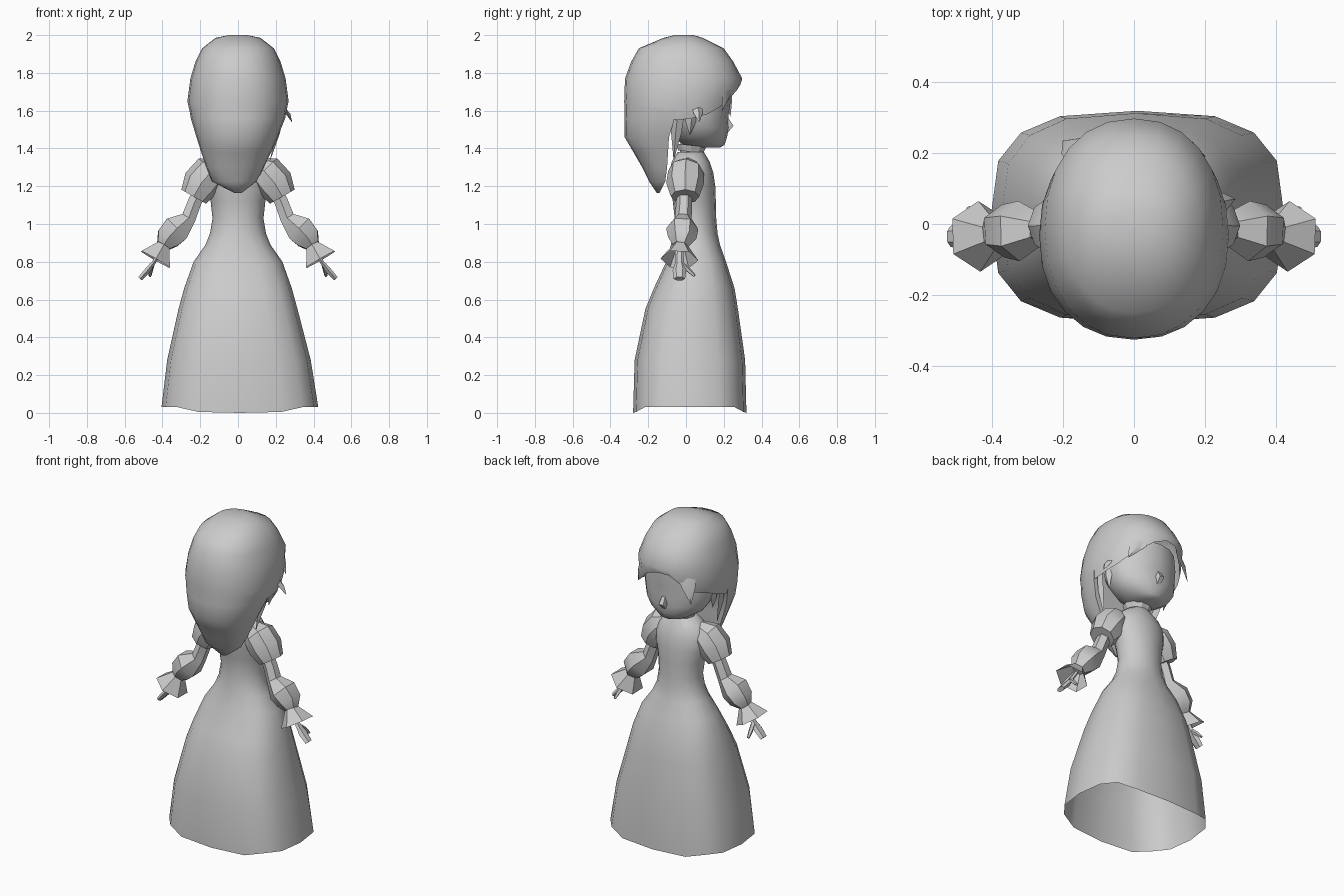
import bpy, bmesh, math
from mathutils import Vector

cube = bpy.data.objects.get("Cube")
if cube:
    bpy.data.objects.remove(cube)

grey = bpy.data.materials.new("plain_grey")
grey.use_nodes = True
grey.diffuse_color = (0.6, 0.6, 0.6, 1)
grey.node_tree.nodes["Principled BSDF"].inputs["Base Color"].default_value = (0.6, 0.6, 0.6, 1)


def loft(name, rings, caps=(True, True), closed=True, angle=50, mirror=False):
    """Skin a list of equal rings of points."""
    bm = bmesh.new()
    rows = [[bm.verts.new(p) for p in ring] for ring in rings]
    n = len(rows[0])
    for a, b in zip(rows, rows[1:]):
        for i in range(n if closed else n - 1):
            j = (i + 1) % n
            bm.faces.new((a[i], a[j], b[j], b[i]))
    if caps[0]:
        bm.faces.new(rows[0])
    if caps[1]:
        bm.faces.new(rows[-1])
    bmesh.ops.remove_doubles(bm, verts=bm.verts, dist=0.0005)
    bmesh.ops.recalc_face_normals(bm, faces=bm.faces)
    mesh = bpy.data.meshes.new(name)
    bm.to_mesh(mesh)
    bm.free()
    mesh.materials.append(grey)
    obj = bpy.data.objects.new(name, mesh)
    bpy.context.collection.objects.link(obj)
    if mirror:
        obj.modifiers.new("mirror", 'MIRROR').use_clip = False
    bpy.ops.object.select_all(action='DESELECT')
    obj.select_set(True)
    bpy.context.view_layer.objects.active = obj
    bpy.ops.object.shade_smooth_by_angle(angle=math.radians(angle))
    return obj


def power(v, n):
    return math.copysign(abs(v) ** (2 / n), v)


def oval(z, back, front, half, n=2.0, count=16, cx=0.0):
    """Rounded-square ring between two depths."""
    ring = []
    for i in range(count):
        t = math.tau * i / count
        ring.append(Vector((cx + half * power(math.cos(t), n),
                            (back + front) / 2 + (front - back) / 2 * power(math.sin(t), n), z)))
    return ring


def tube(name, path, sides=6, mirror=True, flat=1.0, angle=35, caps=(True, True)):
    """Tube along (x, y, z, radius) stations."""
    pts = [Vector(p[:3]) for p in path]
    rings = []
    for i, p in enumerate(pts):
        d = (pts[min(i + 1, len(pts) - 1)] - pts[max(i - 1, 0)]).normalized()
        u = Vector((0, 1, 0))
        u = (u - d * u.dot(d)).normalized()
        v = d.cross(u)
        rings.append([p + path[i][3] * (u * math.cos(math.tau * k / sides)
                      + v * flat * math.sin(math.tau * k / sides)) for k in range(sides)])
    return loft(name, rings, caps, True, angle, mirror)


# Gown: skirt, waist and bodice
gown = [oval(*r) for r in (
    (0.03, -.28, .32, .415, 3.0, 16, .01), (0.28, -.272, .313, .38, 2.9, 16, .005),
    (0.55, -.215, .275, .315, 2.7), (0.66, -.17, .257, .285, 2.6),
    (0.80, -.105, .212, .235, 2.4), (0.89, -.08, .18, .172, 2.2),
    (0.95, -.07, .167, .148), (1.03, -.06, .16, .135), (1.12, -.07, .158, .145),
    (1.20, -.085, .155, .165), (1.27, -.09, .145, .172), (1.33, -.075, .125, .14),
    (1.38, -.045, .095, .075))]
for p in gown[0]:
    if abs(p.x) < .3:
        p.z = 0.005 if abs(p.x) > .1 else 0
loft("gown", gown, (False, True))

# Neck and choker
loft("neck", [oval(1.36, -.035, .085, .06, 2, 10), oval(1.45, -.03, .09, .06, 2, 10)])
loft("choker", [[p + Vector((0, 0, -.12 * p.y)) for p in oval(z, b, f, w, 2, 10)]
                for z, b, f, w in ((1.385, -.045, .095, .072), (1.42, -.055, .11, .085))],
     (True, True), True, 30)

# Puffed cap sleeves, arms with full lower sleeves and flared cuffs
tube("cap_sleeve", [(.09, .01, 1.31, .05), (.145, .0, 1.275, .095), (.195, -.005, 1.215, .1),
                    (.235, -.005, 1.145, .075)], 8)
tube("arm", [(.19, -.01, 1.2, .04), (.232, -.01, 1.11, .042), (.262, -.015, 1.03, .045),
             (.325, -.02, .975, .085), (.37, -.02, .925, .075), (.395, -.03, .885, .042)])
tube("flared_cuff", [(.392, -.03, .89, .038), (.437, -.035, .812, .1)], 6, caps=(True, False))
tube("hand", [(.405, -.035, .86, .022), (.45, -.035, .79, .024), (.478, -.035, .755, .036),
              (.518, -.035, .71, .03)], 6, flat=.5)
tube("thumb", [(.455, -.02, .785, .014), (.462, .015, .755, .013), (.466, .045, .725, .008)], 5)

# Head with cheeks, chin and nose
loft("head", [oval(*r) for r in (
    (1.405, .04, .18, .05), (1.42, -.02, .205, .10), (1.46, -.06, .217, .165),
    (1.51, -.09, .228, .2), (1.57, -.12, .224, .22), (1.64, -.15, .235, .225),
    (1.74, -.15, .235, .21))])
loft("nose", [oval(1.475, .17, .218, .02, 2, 6), oval(1.52, .17, .257, .03, 2, 6),
              oval(1.565, .17, .225, .02, 2, 6)])

# Hair cap: each column runs from the crown to its own hem height
PROFILE = ((2.0, -.06, .04, .05), (1.985, -.12, .09, .12), (1.93, -.25, .2, .19),
           (1.86, -.29, .25, .225), (1.77, -.323, .298, .252), (1.65, -.327, .262, .268),
           (1.5, -.325, .235, .235))
HEM = ((0, 1.55), (25, 1.57), (50, 1.63), (75, 1.71), (100, 1.76), (118, 1.67),
       (135, 1.62), (155, 1.6), (180, 1.54), (195, 1.56), (345, 1.56), (360, 1.55))


def blend(table, key):
    """Interpolate the rows of a table by their first column."""
    for a, b in zip(table, table[1:]):
        f = (key - a[0]) / (b[0] - a[0])
        if 0 <= f <= 1:
            return [p + f * (q - p) for p, q in zip(a[1:], b[1:])]
    return table[-1][1:]


COLS = 24
levels = [r[0] for r in PROFILE]
cap = []
for level in levels:
    ring = []
    for i in range(COLS):
        low = blend(HEM, 360 * i / COLS)[0]
        z = max(level, low)
        back, front, half = blend(PROFILE, z)
        ring.append(oval(z, back, front, half, 2.2, COLS)[i])
    cap.append(ring)
loft("hair_cap", cap, (True, False), True, 60)

# Long back hair tapering to a point, flat on the inner side
back_hair = []
for z, inner, depth, half, cx in ((1.66, -.03, .295, .266, 0), (1.56, -.06, .266, .25, 0),
                                  (1.46, -.09, .235, .215, -.005), (1.38, -.095, .183, .185, -.01),
                                  (1.3, -.10, .132, .152, -.015), (1.225, -.11, .085, .118, -.02),
                                  (1.165, -.14, .015, .02, 0)):
    back_hair.append([Vector((cx + half * power(math.cos(t), 2.2), inner + depth * power(math.sin(t), 2.2), z))
                      for t in (math.pi * (1 + k / 12) for k in range(13))])
loft("back_hair", back_hair, (True, True), True, 60)


# Loose pointed locks around the face
def lock(name, root, tip, width):
    a, b = Vector(root), Vector(tip)
    mid = a.lerp(b, .45)
    out = Vector((a.x, a.y, 0)).normalized()
    side = out.cross(Vector((0, 0, 1))) * width
    loft(name, [[a - side, a + out * .012, a + side],
                [mid - side * .8, mid + out * .02, mid + side * .8],
                [b - side * .03, b + out * .002, b + side * .03]])


lock("fringe_lock_right", (-.15, .21, 1.74), (-.2, .235, 1.57), .05)
lock("fringe_lock_left", (.12, .235, 1.74), (.2, .19, 1.6), .06)
lock("cheek_lock_left", (.235, .06, 1.62), (.285, .07, 1.54), .03)
for s, label in ((1, "left"), (-1, "right")):
    lock("side_lock_front_" + label, (s * .225, .03, 1.6), (s * .2, .02, 1.47), .035)
    lock("side_lock_back_" + label, (s * .23, -.04, 1.6), (s * .17, -.065, 1.34), .035)
